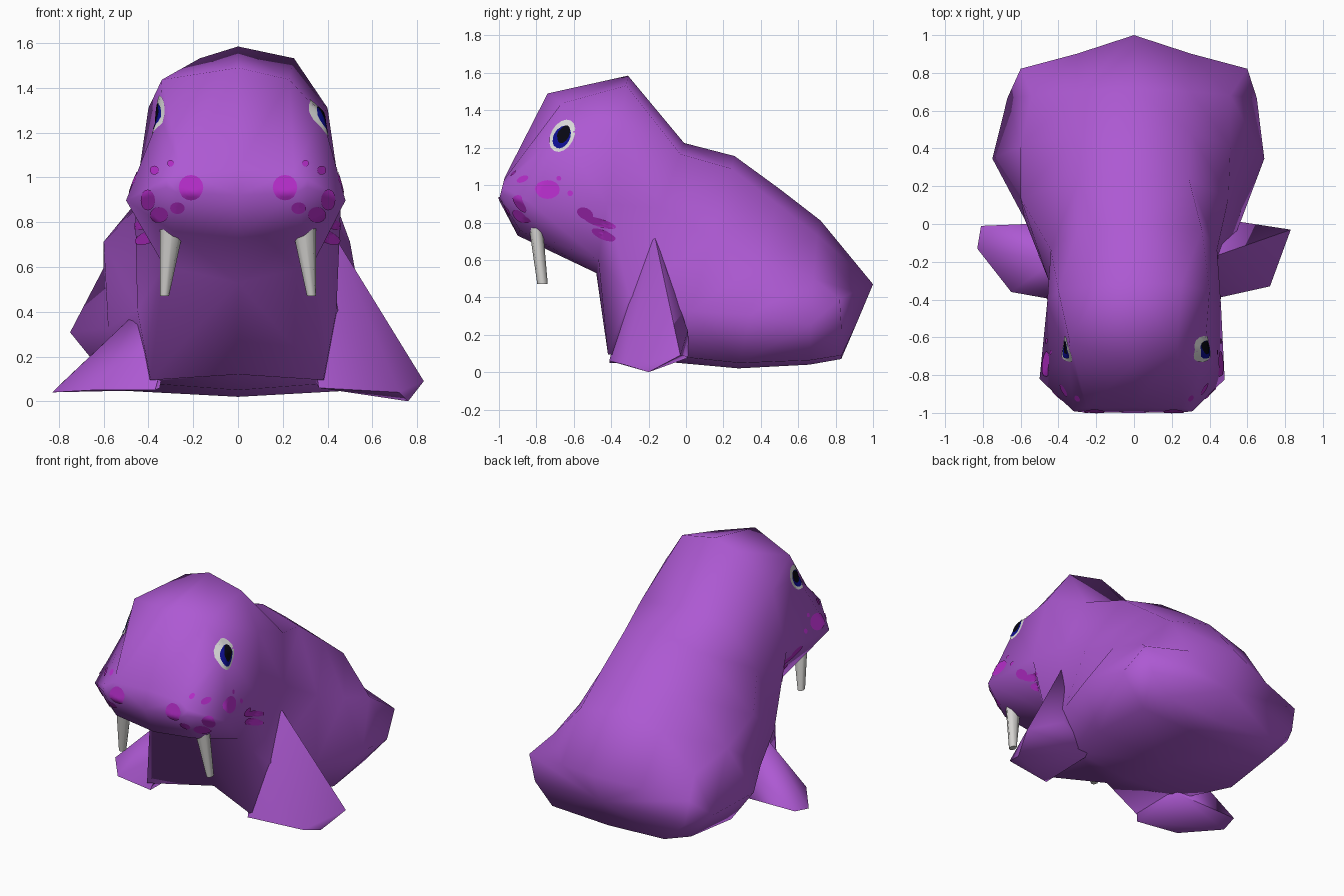
import bpy, bmesh, math
from mathutils import Vector
from mathutils.bvhtree import BVHTree

if "Cube" in bpy.data.objects:
    bpy.data.objects.remove(bpy.data.objects["Cube"])


def material(name, rgb):
    m = bpy.data.materials.new(name)
    m.use_nodes = True
    m.diffuse_color = (*rgb, 1)
    bsdf = m.node_tree.nodes["Principled BSDF"]
    bsdf.inputs["Base Color"].default_value = (*rgb, 1)
    bsdf.inputs["Roughness"].default_value = 0.8
    return m


purple = material("purple skin", (0.42, 0.10, 0.65))
magenta = material("magenta spots", (0.45, 0.025, 0.57))
ivory = material("tusk ivory", (0.66, 0.65, 0.63))
white = material("eye white", (0.70, 0.70, 0.70))
blue = material("iris blue", (0.004, 0.004, 0.28))
black = material("pupil black", (0.002, 0.002, 0.006))


def finish(name, bm, mat, angle=180):
    mesh = bpy.data.meshes.new(name)
    bm.to_mesh(mesh)
    bm.free()
    mesh.materials.append(mat)
    obj = bpy.data.objects.new(name, mesh)
    bpy.context.collection.objects.link(obj)
    bpy.ops.object.select_all(action='DESELECT')
    obj.select_set(True)
    bpy.context.view_layer.objects.active = obj
    bpy.ops.object.shade_smooth_by_angle(angle=math.radians(angle))


# Body sections, nose to rump: top (y, z), bottom (y, z), forward bend of the upper
# centre line, then (fraction down the section, left width, right width)
sections = [
    ((-.97, 1.04), (-1, .92), 0,
     ((.1, .25, .25), (.4, .31, .32), (.7, .31, .32), (.9, .26, .27))),
    ((-.74, 1.49), (-.9, .73), -.24,
     ((.07, .23, .34), (.28, .375, .35), (.78, .48, .5), (.96, .29, .29))),
    ((-.31, 1.585), (-.48, .53), 0,
     ((.05, .25, .17), (.26, .4, .4), (.65, .46, .46), (.93, .33, .33))),
    ((-.01, 1.225), (-.43, .06), 0,
     ((.05, .36, .3), (.3, .44, .44), (.7, .44, .45), (.97, .38, .39))),
    ((.26, 1.155), (-.05, .05), 0,
     ((.06, .29, .29), (.4, .5, .6), (.75, .57, .58), (.97, .44, .44))),
    ((.5, .98), (.28, .02), 0,
     ((.08, .3, .3), (.4, .51, .6), (.7, .69, .75), (.97, .52, .54))),
    ((.72, .81), (.66, .04), .03,
     ((.1, .3, .3), (.4, .51, .54), (.72, .65, .67), (.97, .48, .5))),
    ((1, .47), (.83, .07), .18,
     ((.1, .3, .3), (.2, .6, .6), (.62, .55, .57), (.95, .42, .42))),
]

bm = bmesh.new()
rings = []
for top, bottom, bend, widths in sections:
    def at(t, x):
        y = top[0] + (bottom[0] - top[0]) * t - bend * (1 - t) * abs(x) / .6
        return bm.verts.new((x, y, top[1] + (bottom[1] - top[1]) * t))
    ring = [at(0, 0)] + [at(t, left) for t, left, right in widths] + [at(1, 0)]
    ring += [at(t, -right) for t, left, right in reversed(widths)]
    rings.append(ring)
# Hollow between the front legs
rings[3][5].co += Vector((0, .17, .06))
count = len(rings[0])
for a, b in zip(rings, rings[1:]):
    for i in range(count):
        j = (i + 1) % count
        bm.faces.new((a[i], a[j], b[j], b[i]))
bm.faces.new(rings[0])
rump = bm.faces.new(rings[-1])
bmesh.ops.recalc_face_normals(bm, faces=bm.faces[:])
bmesh.ops.poke(bm, faces=[rump], offset=.05)
bmesh.ops.triangulate(bm, faces=bm.faces[:])
surface = BVHTree.FromBMesh(bm)
finish("body", bm, purple)


# Front flippers, one reaching high up the shoulder and one lower
def flipper(name, points):
    bm = bmesh.new()
    for p in points:
        bm.verts.new(p)
    bmesh.ops.convex_hull(bm, input=bm.verts[:])
    loose = [v for v in bm.verts if not v.link_faces]
    bmesh.ops.delete(bm, geom=loose, context='VERTS')
    bmesh.ops.recalc_face_normals(bm, faces=bm.faces[:])
    finish(name, bm, purple, 75)


flipper("left_flipper", [
    (.43, -.17, .74), (.3, -.3, .5), (.36, -.41, .06), (.35, .02, .08), (.5, -.37, .05),
    (.72, -.33, .04), (.83, -.03, .09), (.76, -.2, 0), (.57, .01, .22)])
flipper("right_flipper", [
    (-.43, -.2, .42), (-.3, -.34, .3), (-.37, -.41, .05), (-.35, 0, .06), (-.57, -.12, .26),
    (-.65, -.36, .05), (-.83, -.13, .04), (-.81, -.01, .06), (-.57, 0, .2)])


# Tusks, wide across at the root and narrow at the tip
def tusk(name, side):
    bm = bmesh.new()
    bmesh.ops.create_cone(bm, cap_ends=True, segments=8, radius1=.02, radius2=.06, depth=1)
    for v in bm.verts:
        root = v.co.z > 0
        end = Vector((.288, -.81, .84)) if root else Vector((.328, -.767, .47))
        depth = .65 if root else 1.4
        v.co = Vector((side * end.x + v.co.x, end.y + v.co.y * depth, end.z))
    finish(name, bm, ivory, 65)


# Oval plate laid on the skin, seen along the given direction
def plate(name, mat, centre, u, direction, size, tilt=0, lift=.005, sides=16):
    up = Vector((0, 0, 1))
    bm = bmesh.new()

    def place(radius, angle):
        a, b = size[0] * radius * math.cos(angle), size[1] * radius * math.sin(angle)
        c, s = math.cos(tilt), math.sin(tilt)
        p = centre + u * (a * c - b * s) + up * (a * s + b * c)
        hit, normal, _, _ = surface.ray_cast(p - direction * 2, direction)
        if hit is None:
            hit, normal, _, _ = surface.find_nearest(p)
        return bm.verts.new(hit + normal * lift)

    middle = place(0, 0)
    loops = [[place(r, math.tau * i / sides) for i in range(sides)]
             for r in (.25, .5, .75, 1)]
    for i in range(sides):
        j = (i + 1) % sides
        bm.faces.new((middle, loops[0][i], loops[0][j]))
        for a, b in zip(loops, loops[1:]):
            bm.faces.new((a[i], b[i], b[j], a[j]))
    bm.normal_update()
    if sum(f.normal.dot(direction) for f in bm.faces) > 0:
        bmesh.ops.reverse_faces(bm, faces=bm.faces[:])
    finish(name, bm, mat)


# Cheek spots on the flanks of the head: y, z, half sizes, tilt
cheek_spots = [
    (-.74, .975, .065, .05, 0), (-.68, 1.035, .013, .013, 0), (-.62, .955, .015, .015, 0),
    (-.54, .85, .045, .03, -.4), (-.46, .8, .09, .022, -.3), (-.44, .735, .07, .025, -.4)]
# Muzzle spots: x, z, half sizes
muzzle_spots = [
    (.21, .955, .055, .055), (.27, .865, .032, .026), (.35, .835, .04, .035),
    (.3, 1.06, .015, .015), (.37, 1.03, .02, .02), (.4, .9, .032, .045)]

along_x, along_y = Vector((1, 0, 0)), Vector((0, 1, 0))
for label, side, eye_z in (("left", 1, 1.262), ("right", -1, 1.28)):
    tusk(label + "_tusk", side)
    inward = Vector((-side, 0, 0))

    # Eye layers
    for part, mat, y, dz, size, lift in (
            ("eye_white", white, -.66, 0, (.06, .092), .004),
            ("iris", blue, -.662, -.008, (.041, .064), .007),
            ("pupil", black, -.653, .005, (.028, .05), .0095)):
        plate(label + "_" + part, mat, Vector((side * .4, y, eye_z + dz)), along_y,
              inward, size, -.5, lift)

    for n, (y, z, a, b, tilt) in enumerate(cheek_spots):
        plate(f"{label}_cheek_spot_{n}", magenta, Vector((side * .45, y, z)),
              along_y, inward, (a, b), tilt)
    for n, (x, z, a, b) in enumerate(muzzle_spots):
        plate(f"{label}_muzzle_spot_{n}", magenta, Vector((side * x, -.9, z)),
              along_x, along_y, (a, b))
